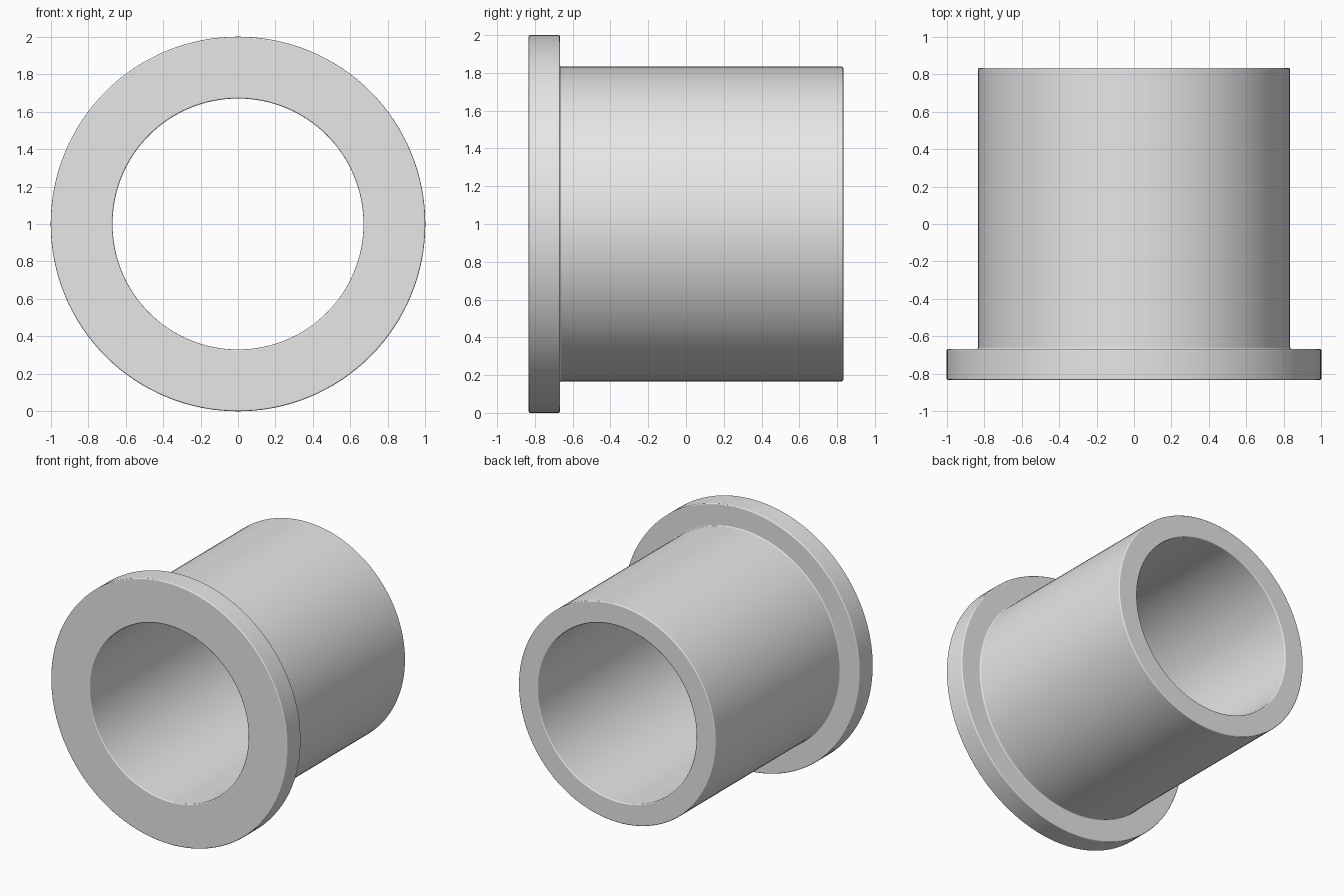
import bpy
import bmesh
from math import sin, cos, tau

# Remove the default cube
cube = bpy.data.objects.get("Cube")
if cube:
    bpy.data.objects.remove(cube, do_unlink=True)

SEGMENTS = 128
BORE, SLEEVE, FLANGE = 0.67, 0.833, 1.0
FRONT, SHOULDER, BACK = -0.833, -0.667, 0.833

# Plain grey material
grey = bpy.data.materials.new("light grey")
grey.use_nodes = True
colour = (0.8, 0.8, 0.8, 1.0)
grey.diffuse_color = colour
for node in grey.node_tree.nodes:
    if node.type == 'BSDF_PRINCIPLED':
        node.inputs["Base Color"].default_value = colour


def lathe(name, profile):
    """Revolve a closed (radius, y) profile around the y axis at z = 1."""
    bm = bmesh.new()
    rings = []
    for i in range(SEGMENTS):
        a = tau * i / SEGMENTS
        rings.append([bm.verts.new((r * cos(a), y, 1 + r * sin(a)))
                      for r, y in profile])
    n = len(profile)
    for i, ring in enumerate(rings):
        following = rings[(i + 1) % SEGMENTS]
        for j in range(n):
            k = (j + 1) % n
            bm.faces.new((ring[j], ring[k], following[k], following[j]))
    bmesh.ops.recalc_face_normals(bm, faces=bm.faces)
    for face in bm.faces:
        face.smooth = True
    mesh = bpy.data.meshes.new(name)
    bm.to_mesh(mesh)
    bm.free()
    mesh.materials.append(grey)
    obj = bpy.data.objects.new(name, mesh)
    bpy.context.scene.collection.objects.link(obj)
    return obj


# Hollow sleeve with a wide front flange
bushing = lathe("flanged_bushing", [
    (BORE, FRONT), (FLANGE, FRONT), (FLANGE, SHOULDER),
    (SLEEVE, SHOULDER), (SLEEVE, BACK), (BORE, BACK),
])

# Small rounded rims and a fillet at the shoulder
bevel = bushing.modifiers.new("rounded_rims", 'BEVEL')
bevel.width = 0.008
bevel.segments = 3
bevel.limit_method = 'ANGLE'
bevel.harden_normals = True
